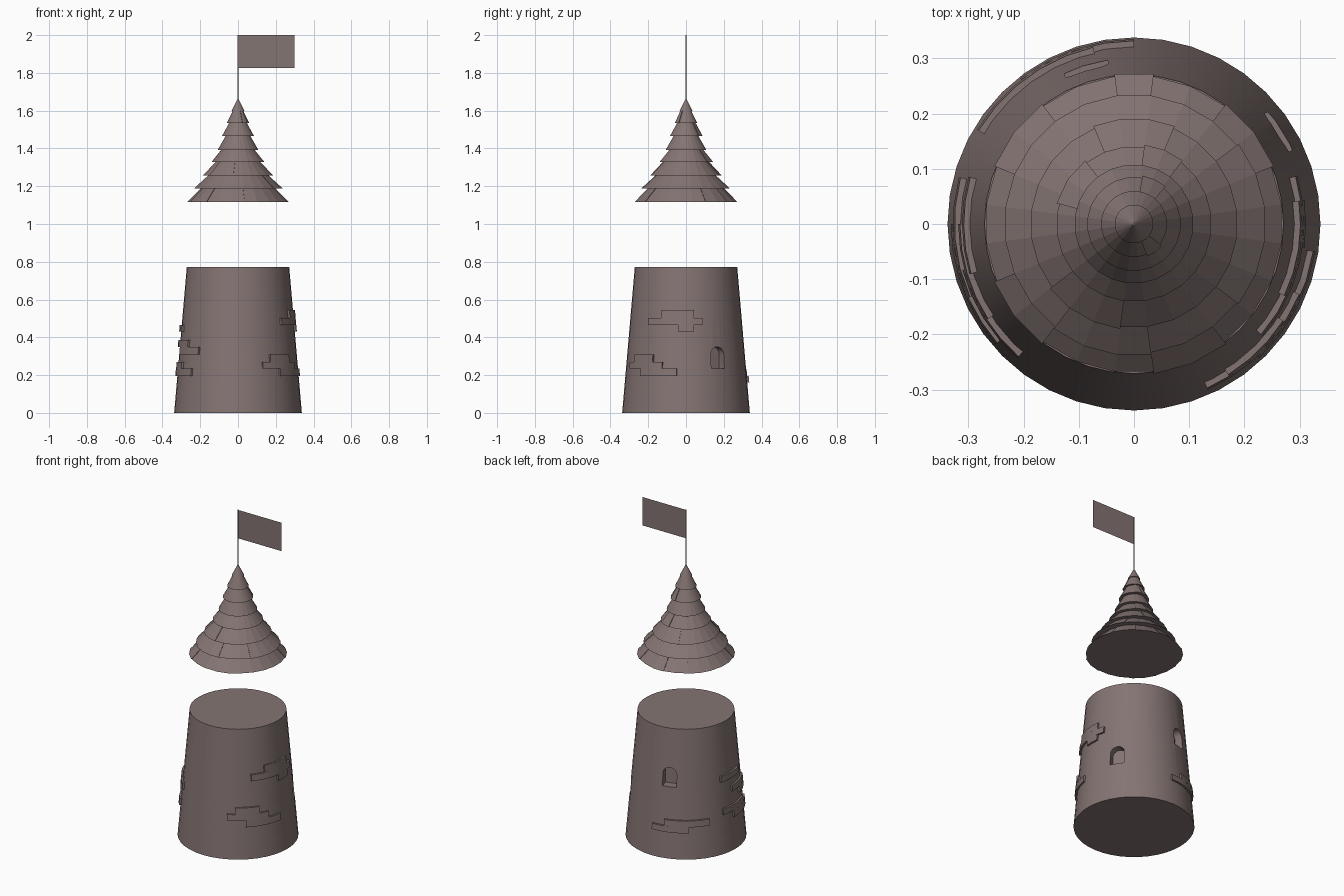
import bpy, bmesh
from math import radians, sin, cos, pi

if "Cube" in bpy.data.objects:
    bpy.data.objects.remove(bpy.data.objects["Cube"])

# Dark warm stone colour shared by every part
stone = bpy.data.materials.new("stone")
stone.diffuse_color = (0.23, 0.176, 0.17, 1)
stone.use_nodes = True
stone.node_tree.nodes["Principled BSDF"].inputs["Base Color"].default_value = stone.diffuse_color


def make(name, bm, smooth=False):
    bmesh.ops.recalc_face_normals(bm, faces=bm.faces)
    me = bpy.data.meshes.new(name)
    bm.to_mesh(me)
    bm.free()
    me.materials.append(stone)
    ob = bpy.data.objects.new(name, me)
    bpy.context.collection.objects.link(ob)
    bpy.ops.object.select_all(action='DESELECT')
    ob.select_set(True)
    bpy.context.view_layer.objects.active = ob
    if smooth:
        bpy.ops.object.shade_smooth_by_angle(angle=radians(30))
    return ob


def revolve(bm, profile, n, phase=0.0):
    rings = [[bm.verts.new((r * cos(phase + 2 * pi * i / n), r * sin(phase + 2 * pi * i / n), z))
              for i in range(n)] for r, z in profile]
    for a, b in zip(rings, rings[1:]):
        for i in range(n):
            j = (i + 1) % n
            bm.faces.new((a[i], a[j], b[j], b[i]))
    bm.faces.new(rings[0])
    bm.faces.new(rings[-1])


def arc_block(bm, a0, a1, z0, z1, r0, r1, out, depth, step):
    """Curved slab from angle a0 to a1, standing 'out' proud of radii r0 (bottom) and r1 (top)."""
    n = max(1, round((a1 - a0) / step))
    sections = []
    for i in range(n + 1):
        a = radians(a0 + (a1 - a0) * i / n)
        pts = ((r0 - depth, z0), (r0 + out, z0), (r1 + out, z1), (max(r1 - depth, 0.001), z1))
        sections.append([bm.verts.new((r * cos(a), r * sin(a), z)) for r, z in pts])
    for s, t in zip(sections, sections[1:]):
        for k in range(4):
            m = (k + 1) % 4
            bm.faces.new((s[k], s[m], t[m], t[k]))
    bm.faces.new(sections[0])
    bm.faces.new(sections[-1])


def wall(z):
    return 0.338 - 0.067 * z / 0.773


# Tapered tower body
bm = bmesh.new()
revolve(bm, [(0.338, 0), (0.271, 0.773)], 40)
tower = make("tower", bm)


# Arched window niches cut into the wall
def cut_window(angle, z0, width=0.082, height=0.115, depth=0.05):
    h = width / 2
    outline = [(-h, 0), (h, 0)]
    outline += [(h * cos(pi * i / 8), height - h + h * sin(pi * i / 8)) for i in range(9)]
    a, r = radians(angle), wall(z0 + height / 2)
    bm = bmesh.new()
    loops = []
    for d in (r - depth, r + 0.05):
        loops.append([bm.verts.new((d * cos(a) - u * sin(a), d * sin(a) + u * cos(a), z0 + v))
                      for u, v in outline])
    n = len(outline)
    for i in range(n):
        j = (i + 1) % n
        bm.faces.new((loops[0][i], loops[0][j], loops[1][j], loops[1][i]))
    bm.faces.new(loops[0])
    bm.faces.new(loops[1])
    bmesh.ops.remove_doubles(bm, verts=bm.verts, dist=1e-5)
    cutter = make("window_cutter", bm)
    cutter.hide_render = True
    mod = tower.modifiers.new("window", 'BOOLEAN')
    mod.object, mod.operation, mod.solver = cutter, 'DIFFERENCE', 'EXACT'
    bpy.context.view_layer.objects.active = tower
    bpy.ops.object.modifier_apply(modifier=mod.name)
    bpy.data.objects.remove(cutter)


cut_window(32.5, 0.235)
cut_window(107, 0.425)
bpy.ops.object.select_all(action='DESELECT')
tower.select_set(True)
bpy.context.view_layer.objects.active = tower
bpy.ops.object.shade_smooth_by_angle(angle=radians(30))

# Raised brick patches: rows of (start angle, end angle, bottom z, top z)
patches = {
    "bricks_right": [(-25.5, 8, 0.503, 0.545), (-41, 16.5, 0.465, 0.503), (-8, 8, 0.43, 0.465)],
    "bricks_front_right": [(-58, -33, 0.27, 0.31), (-66, -23, 0.235, 0.27), (-47, -8.6, 0.195, 0.235)],
    "bricks_back": [(90, 128, 0.16, 0.195), (103, 149, 0.195, 0.233)],
    "bricks_left_high": [(164, 197, 0.43, 0.465)],
    "bricks_left_mid": [(180, 213, 0.35, 0.385), (195, 229, 0.31, 0.35)],
    "bricks_left_low": [(165, 204, 0.235, 0.27), (180, 221, 0.195, 0.235)],
}
for name, rows in patches.items():
    bm = bmesh.new()
    for a0, a1, z0, z1 in rows:
        arc_block(bm, a0, a1, z0, z1, wall(z0), wall(z1), 0.011, 0.015, 9)
    make(name, bm, True)

# Tiered roof: (bottom radius, top radius, bottom z)
tiers = [(0.27, 0.20, 1.117), (0.235, 0.16, 1.188), (0.188, 0.12, 1.256), (0.141, 0.088, 1.328),
         (0.108, 0.066, 1.393), (0.085, 0.048, 1.466), (0.06, 0.029, 1.534), (0.035, 0.001, 1.598)]
tops = [t[2] for t in tiers[1:]] + [1.665]
profile = []
for (r0, r1, z0), z1 in zip(tiers, tops):
    profile += [(r0, z0), (r1, z1)]
bm = bmesh.new()
revolve(bm, profile, 24, radians(7.5))
make("roof", bm)

# Loose shingles slightly proud of the roof: (tier, start angle, end angle)
shingles = [(0, 82.5, 97.5), (0, 127.5, 157.5), (0, 22.5, 52.5), (0, -82.5, -52.5), (0, 202.5, 232.5),
            (1, -37.5, 37.5), (1, 232.5, 277.5), (2, 67.5, 112.5), (2, -142.5, -97.5),
            (3, 52.5, 82.5), (3, 127.5, 165), (5, 50, 80), (6, -67.5, -37.5)]
bm = bmesh.new()
for t, a0, a1 in shingles:
    r0, r1, z0 = tiers[t]
    arc_block(bm, a0, a1, z0, tops[t], r0, r1, 0.004, 0.01, 15)
make("loose_shingles", bm)

# Flagpole
bm = bmesh.new()
revolve(bm, [(0.003, 1.65), (0.003, 2.0)], 6)
make("flagpole", bm)

# Flag
bm = bmesh.new()
bm.faces.new([bm.verts.new(p) for p in ((0, 0, 1.825), (0.298, 0, 1.825), (0.298, 0, 2.0), (0, 0, 2.0))])
make("flag", bm)
